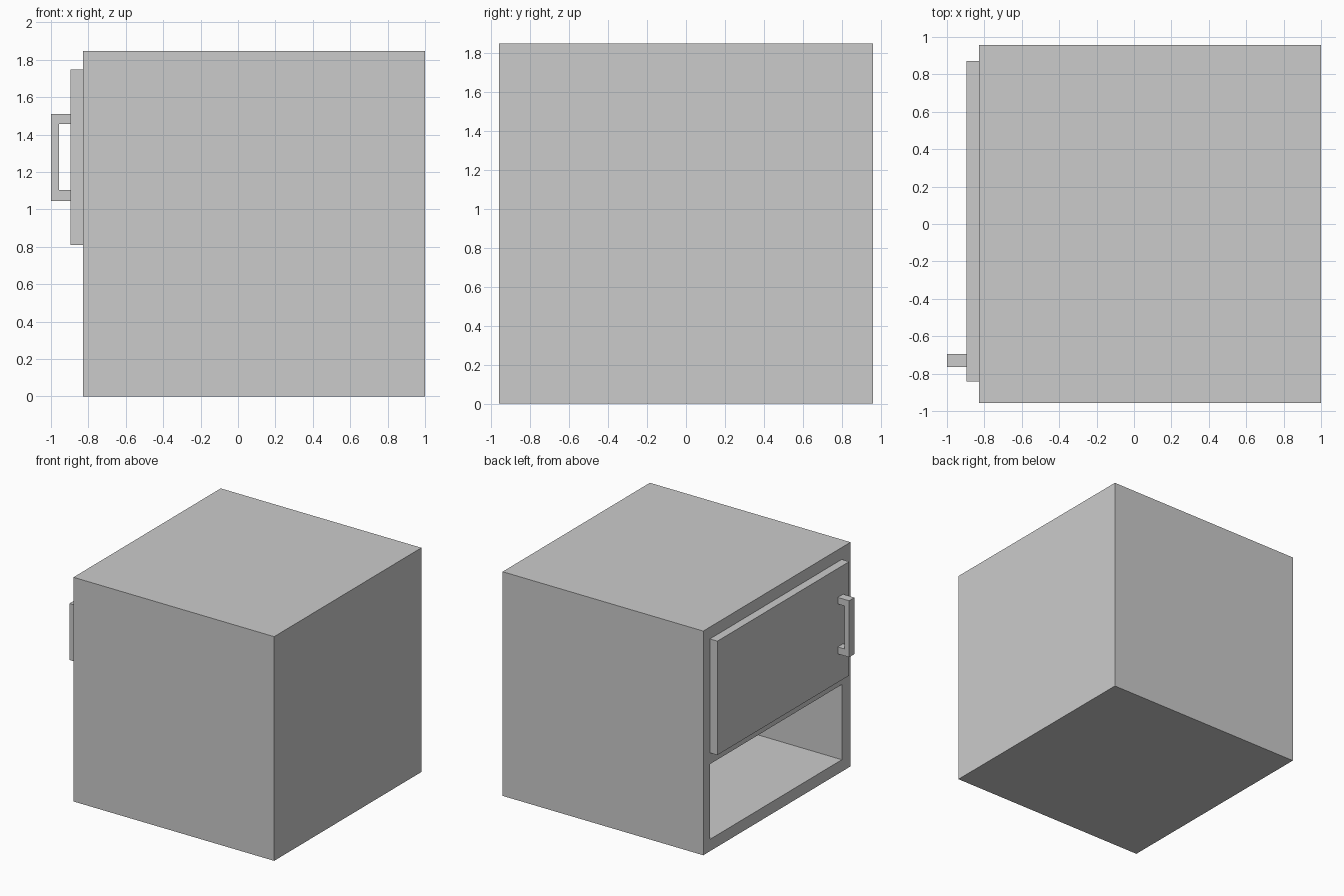
import bpy
import bmesh

if "Cube" in bpy.data.objects:
    bpy.data.objects.remove(bpy.data.objects["Cube"])


def prism(name, profile, y0, y1):
    """Extrude a closed (x, z) profile along y."""
    bm = bmesh.new()
    face = bm.faces.new([bm.verts.new((x, y0, z)) for x, z in profile])
    ext = bmesh.ops.extrude_face_region(bm, geom=[face])
    verts = [g for g in ext["geom"] if isinstance(g, bmesh.types.BMVert)]
    bmesh.ops.translate(bm, verts=verts, vec=(0, y1 - y0, 0))
    bmesh.ops.recalc_face_normals(bm, faces=bm.faces)
    mesh = bpy.data.meshes.new(name)
    bm.to_mesh(mesh)
    bm.free()
    obj = bpy.data.objects.new(name, mesh)
    bpy.context.collection.objects.link(obj)
    return obj


def box(name, x0, x1, y0, y1, z0, z1):
    return prism(name, [(x0, z0), (x1, z0), (x1, z1), (x0, z1)], y0, y1)


# Cabinet body with an open shelf compartment cut into its -x face
body = box("cabinet_body", -0.828, 1.0, -0.958, 0.958, 0, 1.846)
cutter = box("shelf_cutter", -1.0, 0.90, -0.845, 0.871, 0.098, 0.717)
cutter.hide_render = True
mod = body.modifiers.new("shelf_opening", "BOOLEAN")
mod.operation = "DIFFERENCE"
mod.solver = "EXACT"
mod.object = cutter
bpy.context.view_layer.objects.active = body
bpy.ops.object.modifier_apply(modifier=mod.name)
bpy.data.objects.remove(cutter)

# Raised door panel
box("door", -0.896, -0.828, -0.843, 0.871, 0.81, 1.748)

# Bracket-shaped pull handle
prism("door_handle", [
    (-0.896, 1.045), (-1.0, 1.045), (-1.0, 1.51), (-0.896, 1.51),
    (-0.896, 1.456), (-0.956, 1.456), (-0.956, 1.102), (-0.896, 1.102),
], -0.764, -0.695)
